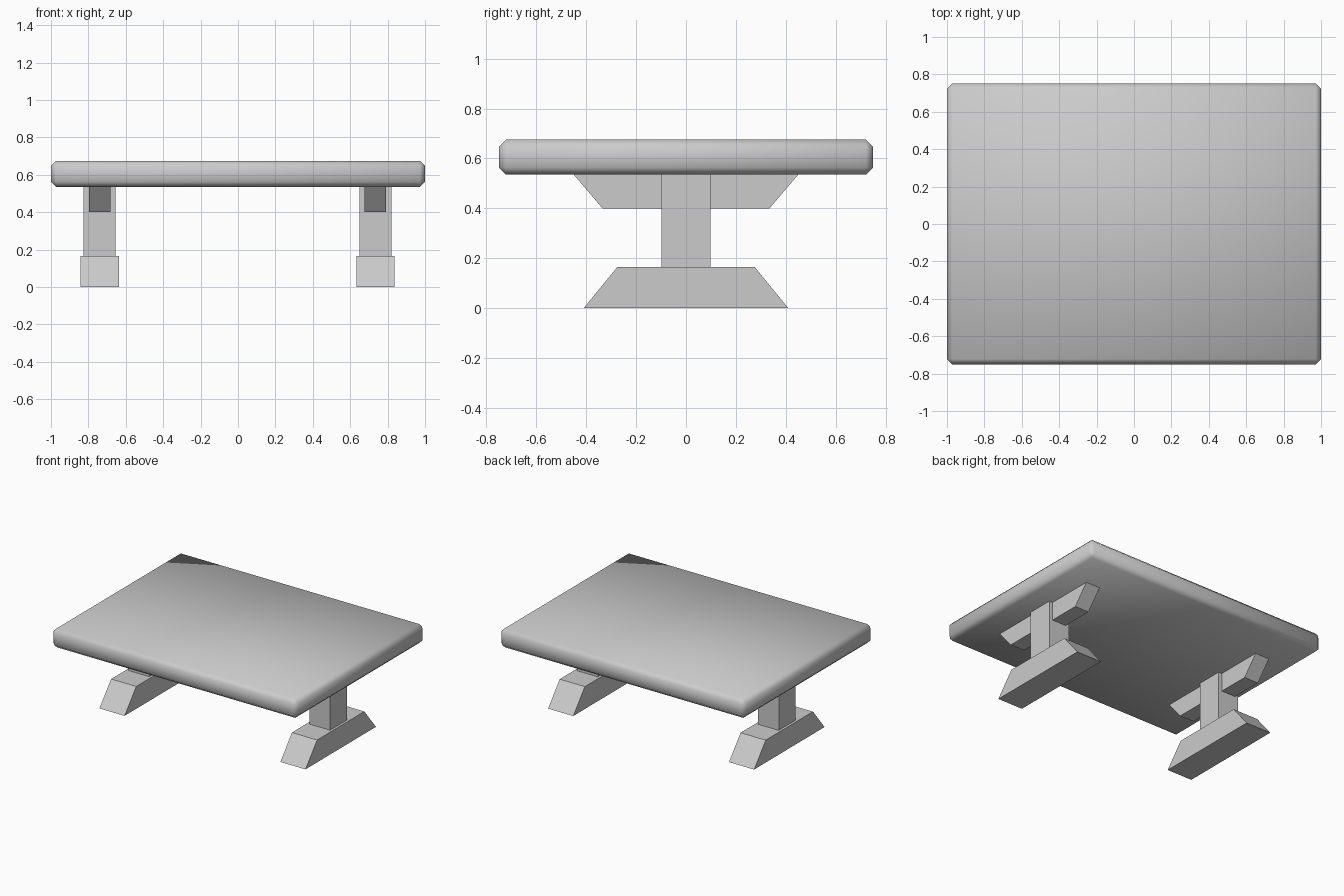
import bpy
import bmesh
import math

if "Cube" in bpy.data.objects:
    bpy.data.objects.remove(bpy.data.objects["Cube"], do_unlink=True)

grey = bpy.data.materials.new("plain_grey")
grey.use_nodes = True
colour = (0.6, 0.6, 0.6, 1)
grey.diffuse_color = colour
grey.node_tree.nodes["Principled BSDF"].inputs["Base Color"].default_value = colour


def prism(name, x, width, z0, z1, low, high):
    """Box whose depth runs from half-depth low at z0 to high at z1."""
    bm = bmesh.new()
    bmesh.ops.create_cube(bm, size=2)
    for v in bm.verts:
        upper = v.co.z > 0
        v.co.x = x + v.co.x * width / 2
        v.co.y *= high if upper else low
        v.co.z = z1 if upper else z0
    mesh = bpy.data.meshes.new(name)
    bm.to_mesh(mesh)
    bm.free()
    mesh.materials.append(grey)
    obj = bpy.data.objects.new(name, mesh)
    bpy.context.collection.objects.link(obj)
    return obj


# Table top with chamfered, smoothly shaded edges
underside = 0.535
top = prism("table_top", 0, 2, underside, 0.675, 0.75, 0.75)
bevel = top.modifiers.new("chamfer", 'BEVEL')
bevel.width = 0.028
bevel.segments = 1
bpy.context.view_layer.objects.active = top
top.select_set(True)
bpy.ops.object.modifier_apply(modifier=bevel.name)
bpy.ops.object.shade_smooth_by_angle(angle=math.radians(60))

# Trestle legs: sloped foot, square post, sloped brace
for side, x in (("right", -0.74), ("left", 0.735)):
    prism(side + "_foot", x, 0.205, 0, 0.165, 0.41, 0.275)
    prism(side + "_post", x, 0.17, 0.165, underside, 0.098, 0.098)
    prism(side + "_brace", x, 0.115, 0.40, underside, 0.335, 0.45)
